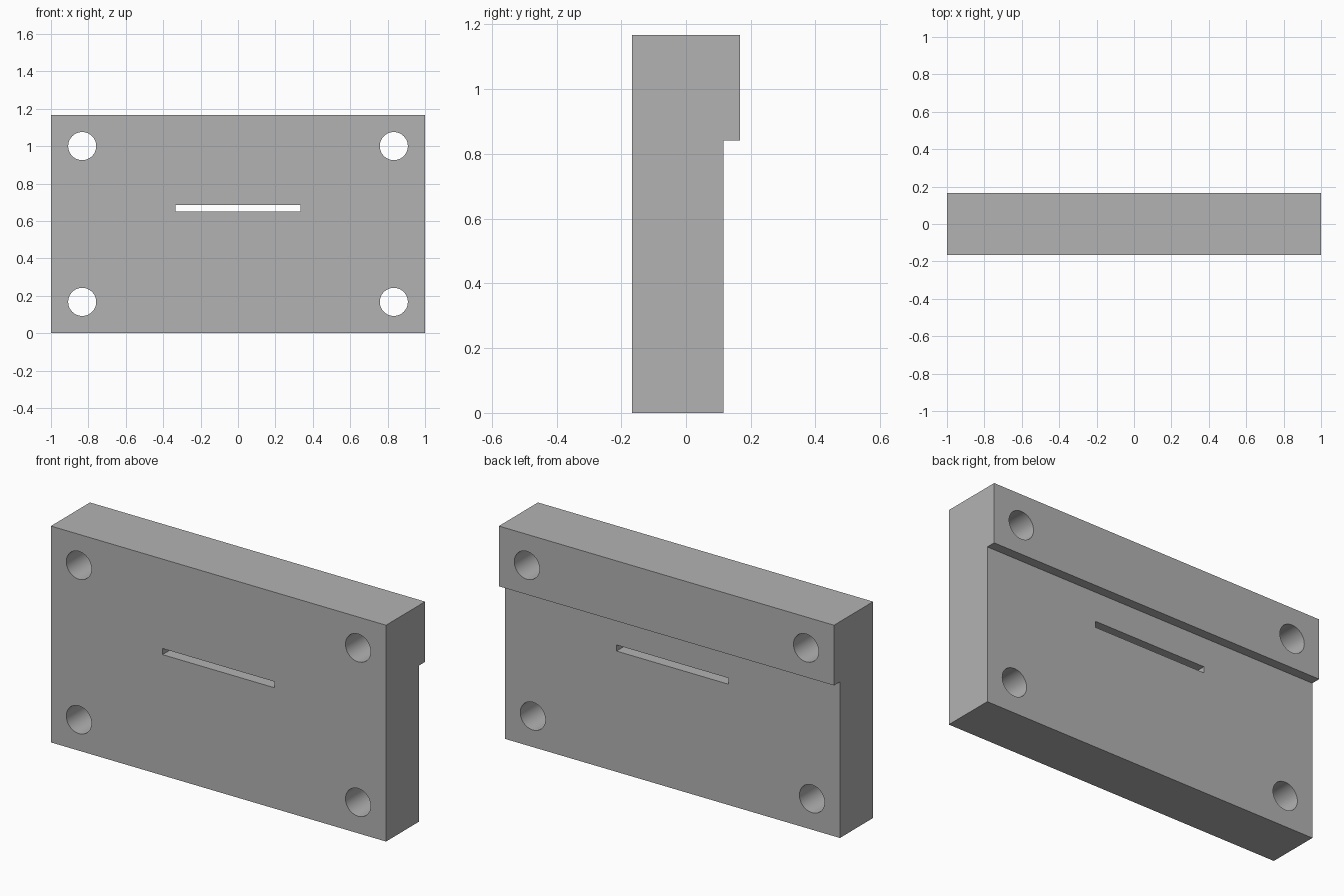
import bpy
import bmesh
import math

default = bpy.data.objects.get("Cube")
if default:
    bpy.data.objects.remove(default, do_unlink=True)

WIDTH, HEIGHT, DEPTH = 2.0, 1.167, 0.333
STEP_Z, STEP_Y = 0.842, 0.116
HOLE_X, HOLE_R = 0.833, 0.075

# Plain grey material
grey = bpy.data.materials.new("plain grey")
grey.use_nodes = True
colour = (0.45, 0.45, 0.45, 1)
grey.diffuse_color = colour
grey.node_tree.nodes["Principled BSDF"].inputs["Base Color"].default_value = colour

# Plate: stepped side profile extruded across the width
front, back = -DEPTH / 2, DEPTH / 2
profile = [(front, 0), (STEP_Y, 0), (STEP_Y, STEP_Z),
           (back, STEP_Z), (back, HEIGHT), (front, HEIGHT)]
bm = bmesh.new()
side = bm.faces.new([bm.verts.new((-WIDTH / 2, y, z)) for y, z in profile])
extruded = bmesh.ops.extrude_face_region(bm, geom=[side])
bmesh.ops.translate(bm, vec=(WIDTH, 0, 0),
                    verts=[v for v in extruded["geom"] if isinstance(v, bmesh.types.BMVert)])
bmesh.ops.recalc_face_normals(bm, faces=bm.faces)
mesh = bpy.data.meshes.new("mounting_plate")
bm.to_mesh(mesh)
bm.free()
plate = bpy.data.objects.new("mounting_plate", mesh)
bpy.context.collection.objects.link(plate)
mesh.materials.append(grey)


def cut(cutter):
    """Subtract the cutter from the plate, then discard it."""
    cutter.hide_render = True
    cutter.data.materials.append(grey)
    bpy.ops.object.select_all(action='DESELECT')
    plate.select_set(True)
    bpy.context.view_layer.objects.active = plate
    mod = plate.modifiers.new("cut", 'BOOLEAN')
    mod.operation = 'DIFFERENCE'
    mod.solver = 'EXACT'
    mod.object = cutter
    bpy.ops.object.modifier_apply(modifier=mod.name)
    bpy.data.objects.remove(cutter, do_unlink=True)


# Four corner bolt holes
for x in (-HOLE_X, HOLE_X):
    for z in (0.167, 1.0):
        bpy.ops.mesh.primitive_cylinder_add(vertices=48, radius=HOLE_R, depth=1,
                                            location=(x, 0, z),
                                            rotation=(math.pi / 2, 0, 0))
        cut(bpy.context.object)

# Narrow central slot
bpy.ops.mesh.primitive_cube_add(size=1, location=(0, 0, 0.668))
slot = bpy.context.object
slot.scale = (0.667, 1, 0.033)
cut(slot)

# Smooth hole walls, crisp edges elsewhere
bpy.ops.object.select_all(action='DESELECT')
plate.select_set(True)
bpy.context.view_layer.objects.active = plate
bpy.ops.object.shade_smooth_by_angle(angle=math.radians(30))
